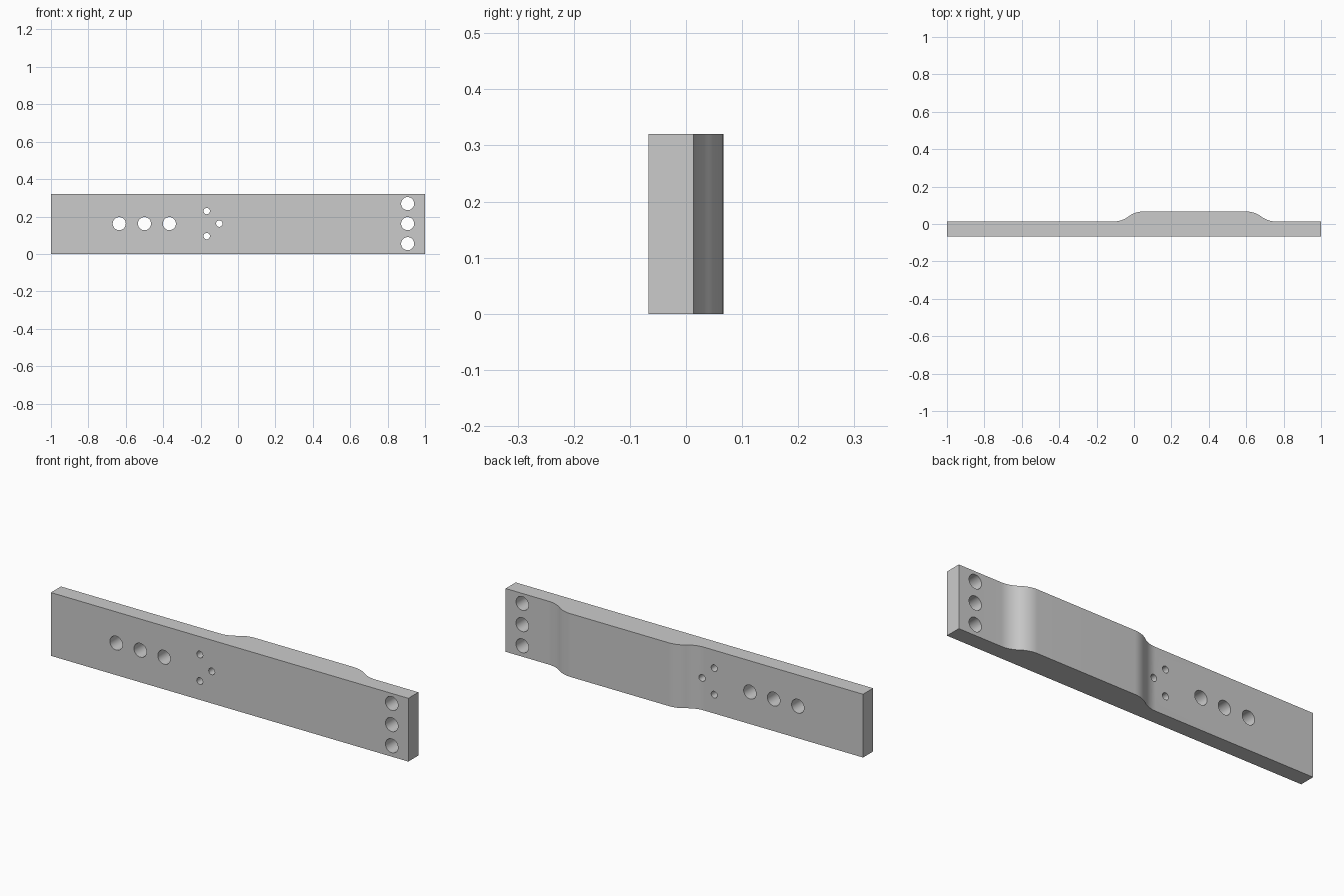
import bpy, bmesh
from math import sin, cos, acos, radians
from mathutils import Matrix, Vector

cube = bpy.data.objects.get("Cube")
if cube:
    bpy.data.objects.remove(cube, do_unlink=True)

HEIGHT = 0.32
FRONT, THIN, THICK = -0.067, 0.0133, 0.0667   # y levels of the plate
BEND = 0.1333                                 # radius of the ramp arcs
STEPS = 10

grey = bpy.data.materials.new("plain grey")
grey.use_nodes = True
colour = (0.6, 0.6, 0.6, 1)
grey.diffuse_color = colour
grey.node_tree.nodes["Principled BSDF"].inputs["Base Color"].default_value = colour


def make_object(name, bm):
    bmesh.ops.recalc_face_normals(bm, faces=bm.faces)
    mesh = bpy.data.meshes.new(name)
    bm.to_mesh(mesh)
    bm.free()
    mesh.materials.append(grey)
    obj = bpy.data.objects.new(name, mesh)
    bpy.context.collection.objects.link(obj)
    return obj


def ramp(x, direction):
    """Two tangent arcs rising from the thin to the thick level."""
    rise = THICK - THIN
    full = acos(1 - rise / (2 * BEND))
    run = 2 * BEND * sin(full)
    angles = [full * i / STEPS for i in range(STEPS + 1)]
    low = [(BEND * sin(a), BEND * (1 - cos(a))) for a in angles]
    high = [(run - u, rise - v) for u, v in reversed(low[:-1])]
    return [(x + direction * u, THIN + v) for u, v in low + high]


# Plate: top outline extruded upwards
outline = [(-1, FRONT), (1, FRONT), (1, THIN)]
outline += ramp(0.76, -1) + ramp(-0.11, 1)[::-1] + [(-1, THIN)]
bm = bmesh.new()
base = bm.faces.new([bm.verts.new((x, y, 0)) for x, y in outline])
top = bmesh.ops.extrude_face_region(bm, geom=[base])["geom"]
bmesh.ops.translate(bm, vec=Vector((0, 0, HEIGHT)),
                    verts=[g for g in top if isinstance(g, bmesh.types.BMVert)])
plate = make_object("drilled_plate", bm)

# Holes: a row, a small triangle and a column at the end
mid = HEIGHT / 2 + 0.002
holes = [(x, mid, 0.035) for x in (-0.635, -0.5, -0.367)]
holes += [(0.907, mid + dz, 0.035) for dz in (-0.107, 0, 0.107)]
holes += [(-0.167, mid - 0.067, 0.017), (-0.167, mid + 0.067, 0.017),
          (-0.1, mid, 0.017)]
bm = bmesh.new()
for x, z, r in holes:
    bmesh.ops.create_cone(
        bm, cap_ends=True, segments=40, radius1=r, radius2=r, depth=0.5,
        matrix=Matrix.Translation((x, 0, z)) @ Matrix.Rotation(radians(90), 4, 'X'))
drills = make_object("hole_cutters", bm)
drills.hide_render = True

cut = plate.modifiers.new("holes", 'BOOLEAN')
cut.operation = 'DIFFERENCE'
cut.solver = 'EXACT'
cut.object = drills
bpy.ops.object.select_all(action='DESELECT')
plate.select_set(True)
bpy.context.view_layer.objects.active = plate
bpy.ops.object.modifier_apply(modifier=cut.name)
bpy.data.objects.remove(drills, do_unlink=True)

# Smooth bends and hole walls, sharp plate edges
bpy.ops.object.shade_smooth_by_angle(angle=radians(30))
